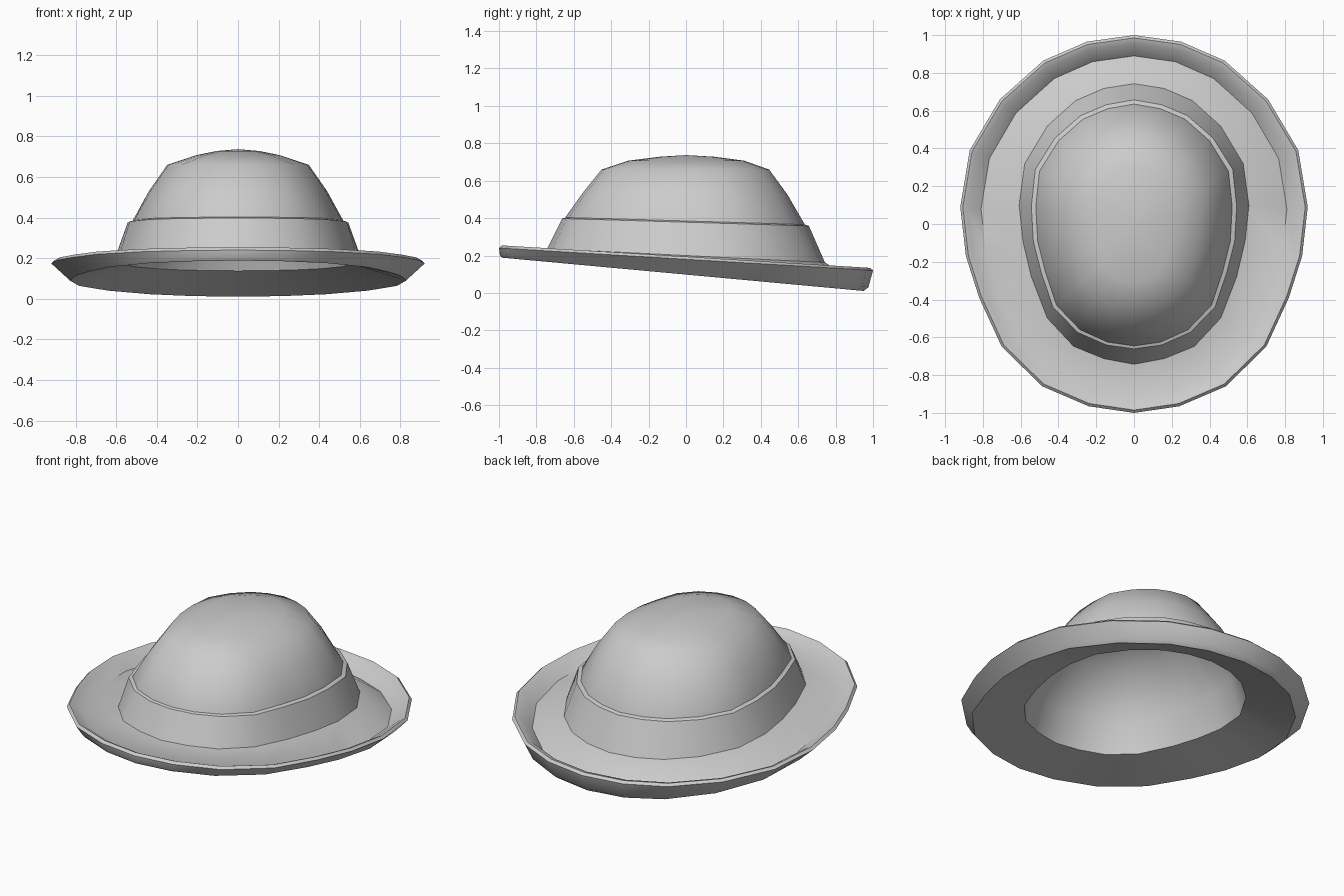
import bpy, bmesh, math

cube = bpy.data.objects.get("Cube")
if cube:
    bpy.data.objects.remove(cube)

felt = bpy.data.materials.new("grey_felt")
felt.use_nodes = True
GREY = (0.6, 0.6, 0.6, 1)
felt.diffuse_color = GREY
felt.node_tree.nodes["Principled BSDF"].inputs["Base Color"].default_value = GREY

# Half outlines (x >= 0), back to front
RIM = [(0, 1), (.25, .965), (.48, .865), (.71, .66), (.87, .39), (.92, .09),
       (.89, -.17), (.82, -.39), (.7, -.65), (.485, -.86), (.24, -.965), (0, -1)]
BASE = [(0, .745), (.16, .72), (.31, .655), (.46, .52), (.58, .32), (.61, .1),
        (.59, -.09), (.545, -.28), (.46, -.5), (.32, -.65), (.16, -.715), (0, -.745)]
HEAD = [(0, .635), (.14, .61), (.27, .555), (.4, .44), (.5, .28), (.52, .09),
        (.51, -.09), (.47, -.25), (.41, -.43), (.285, -.56), (.14, -.625), (0, -.645)]


def ring(outline, sx, back, front, height, tilt):
    """Scaled, mirrored outline lying on a plane tilted down to the back."""
    half = [(x * sx, y * (back if y > 0 else front)) for x, y in outline]
    full = half + [(-x, y) for x, y in half[-2:0:-1]]
    return [(x, y, height - tilt * y) for x, y in full]


def loft(name, rings, tips=(), closed=False, angle=50):
    """Skin the rings in order; tips maps a ring index to an end apex height."""
    bm = bmesh.new()
    loops = [[bm.verts.new(p) for p in r] for r in rings]
    pairs = list(zip(loops, loops[1:])) + ([(loops[-1], loops[0])] if closed else [])
    n = len(loops[0])
    for a, b in pairs:
        for i in range(n):
            j = (i + 1) % n
            bm.faces.new((a[i], a[j], b[j], b[i]))
    for index, z in tips:
        tip = bm.verts.new((0, 0, z))
        for i in range(n):
            bm.faces.new((loops[index][i], loops[index][(i + 1) % n], tip))
    bmesh.ops.recalc_face_normals(bm, faces=bm.faces)
    mesh = bpy.data.meshes.new(name)
    bm.to_mesh(mesh)
    bm.free()
    mesh.materials.append(felt)
    obj = bpy.data.objects.new(name, mesh)
    bpy.context.collection.objects.link(obj)
    bpy.ops.object.select_all(action="DESELECT")
    obj.select_set(True)
    bpy.context.view_layer.objects.active = obj
    bpy.ops.object.shade_smooth_by_angle(angle=math.radians(angle))
    return obj


# Drooping brim with an upturned lip, deepest at the back
loft("brim", [
    ring(BASE, .9, .9, .9, .2, .05),
    ring(BASE, 1.0, 1.0, 1.0, .2, .05),
    ring(RIM, .88, .89, .92, .135, .088),
    ring(RIM, .96, .955, .965, .185, .062),
    ring(RIM, .985, .985, .985, .194, .061),
    ring(RIM, 1.0, 1.0, 1.0, .18, .06),
    ring(RIM, .92, .975, .995, .115, .087),
    ring(RIM, .9, .95, .985, .098, .092),
    ring(BASE, .9, .9, .9, .175, .055),
], closed=True)

# Band around the foot of the crown, with a narrow ledge on top
loft("hat_band", [
    ring(BASE, 1.0, 1.0, 1.0, .195, .05),
    ring(HEAD, 1.045, 1.035, 1.025, .378, .03),
    ring(HEAD, .98, .98, .98, .388, .03),
], angle=30)

# Hollow crown: outer shell up to the apex, inner lining back down
loft("crown", [
    ring(HEAD, .67, .69, .69, .63, 0),
    ring(HEAD, .95, .95, .95, .37, .03),
    ring(BASE, .9, .9, .9, .178, .055),
    ring(HEAD, 1.0, 1.0, 1.0, .385, .03),
    ring(HEAD, .845, .855, .855, .53, .01),
    ring(HEAD, .67, .7, .7, .66, 0),
    ring(HEAD, .4, .49, .48, .707, 0),
    ring(HEAD, .2, .24, .22, .728, 0),
], tips=[(0, .7), (7, .737)], angle=50)
